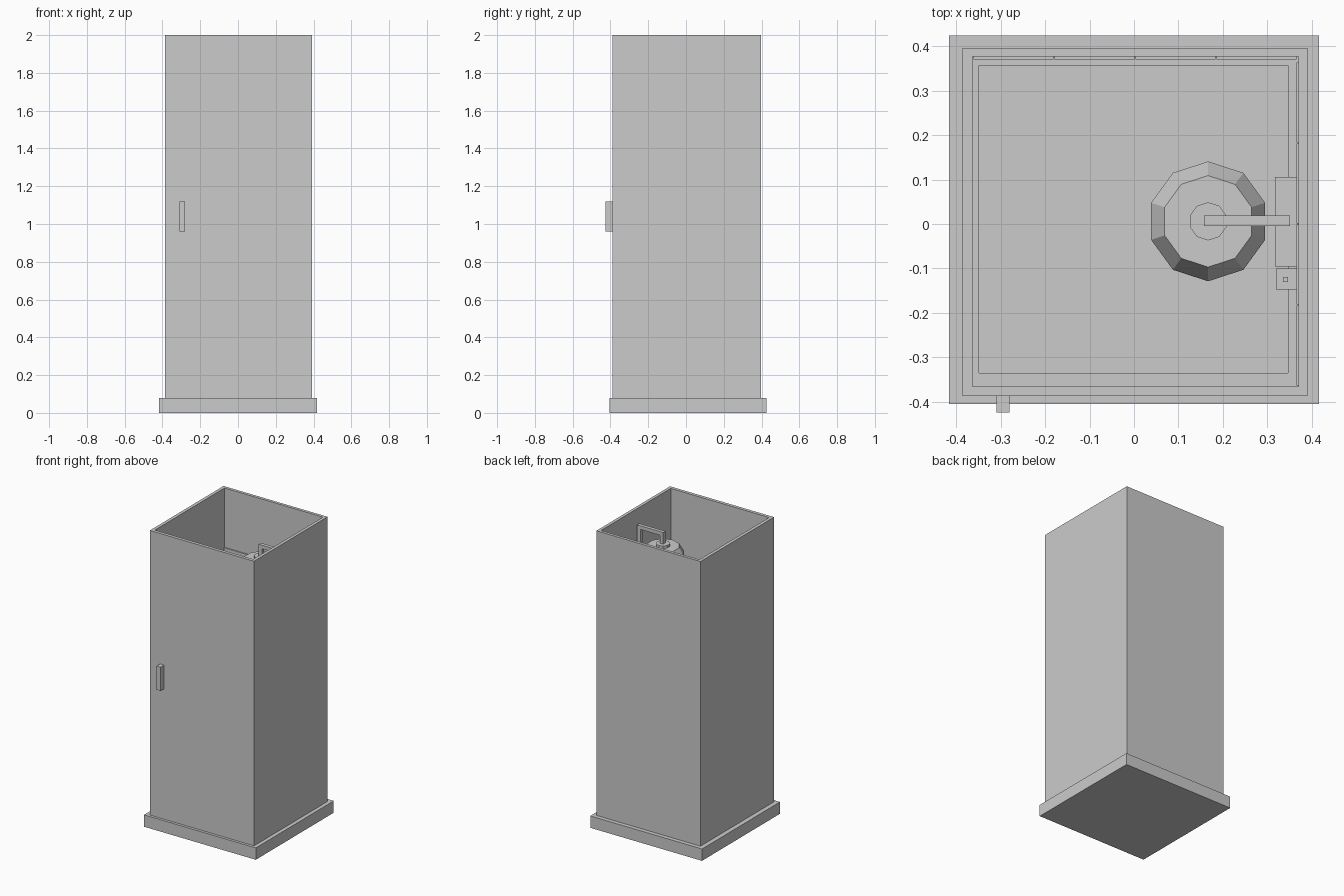
import bpy, bmesh
from mathutils import Matrix, Vector

if "Cube" in bpy.data.objects:
    bpy.data.objects.remove(bpy.data.objects["Cube"])


def box(name, x0, x1, y0, y1, z0, z1):
    """Axis-aligned box from its limits."""
    bm = bmesh.new()
    size = Matrix.Diagonal((x1 - x0, y1 - y0, z1 - z0, 1))
    centre = Matrix.Translation(((x0 + x1) / 2, (y0 + y1) / 2, (z0 + z1) / 2))
    bmesh.ops.create_cube(bm, size=1, matrix=centre @ size)
    return finish(name, bm)


def cone(name, x, y, z0, z1, r0, r1, sides=10):
    """Flat-sided disc or cone with a corner facing +y."""
    bm = bmesh.new()
    bmesh.ops.create_cone(bm, cap_ends=True, segments=sides, radius1=r0, radius2=r1,
                          depth=z1 - z0, matrix=Matrix.Translation((x, y, (z0 + z1) / 2))
                          @ Matrix.Rotation(1.570796, 4, 'Z'))
    # turn so a corner really sits at +y
    top = max(bm.verts, key=lambda v: v.co.y)
    off = Vector((top.co.x - x, top.co.y - y))
    if abs(off.x) > 1e-4:
        bmesh.ops.rotate(bm, verts=bm.verts, cent=(x, y, 0),
                         matrix=Matrix.Rotation(3.14159265 / sides, 3, 'Z'))
    return finish(name, bm)


def finish(name, bm):
    mesh = bpy.data.meshes.new(name)
    bm.to_mesh(mesh)
    bm.free()
    obj = bpy.data.objects.new(name, mesh)
    bpy.context.collection.objects.link(obj)
    return obj


# Shower tray: slab with a sunken floor
tray = box("shower_tray", -0.417, 0.417, -0.406, 0.425, 0, 0.08)
bm = bmesh.new()
bm.from_mesh(tray.data)
top = max(bm.faces, key=lambda f: f.calc_center_median().z)
bmesh.ops.inset_region(bm, faces=[top], thickness=0.068)
for v in top.verts:
    v.co.x = 0.347 if v.co.x > 0 else -0.349
    v.co.y = 0.357 if v.co.y > 0 else -0.336
low = bmesh.ops.extrude_discrete_faces(bm, faces=[top])["faces"][0]
bmesh.ops.translate(bm, verts=low.verts, vec=(0, 0, -0.05))
bm.to_mesh(tray.data)
bm.free()

# Cabin walls and door
box("back_wall", -0.386, 0.391, 0.377, 0.397, 0.08, 2)
box("left_wall", -0.386, -0.364, -0.366, 0.377, 0.08, 2)
box("right_wall", 0.37, 0.391, -0.366, 0.377, 0.08, 2)
box("door", -0.386, 0.391, -0.388, -0.366, 0.08, 2)
box("door_handle", -0.31, -0.28, -0.425, -0.388, 0.96, 1.12)

# Thin lining panels on the back and right walls
step = 0.1825
for i in range(4):
    x = -0.362 + i * step
    box(f"back_panel_{i + 1}", x, x + step - 0.002, 0.37, 0.377, 0.08, 1.6)
    y = -0.364 + i * step
    box(f"right_panel_{i + 1}", 0.366, 0.37, y, y + step - 0.002, 0.08, 1.6)

# Mixer block and soap dispenser on the right wall
box("mixer_block", 0.318, 0.368, -0.096, 0.106, 1.0, 1.1)
box("soap_dispenser", 0.32, 0.366, -0.148, -0.1, 1.0, 1.14)
box("soap_pump", 0.336, 0.347, -0.131, -0.119, 1.14, 1.17)

# Shower pipe: riser, arm and drop
box("riser_pipe", 0.327, 0.351, -0.005, 0.019, 1.1, 1.882)
box("pipe_arm", 0.158, 0.351, -0.005, 0.019, 1.882, 1.906)
box("drop_pipe", 0.158, 0.182, -0.005, 0.019, 1.82, 1.882)

# Ten-sided shower head
cone("shower_head", 0.167, 0.006, 1.755, 1.81, 0.135, 0.103)
cone("head_collar", 0.167, 0.006, 1.81, 1.827, 0.043, 0.043)
